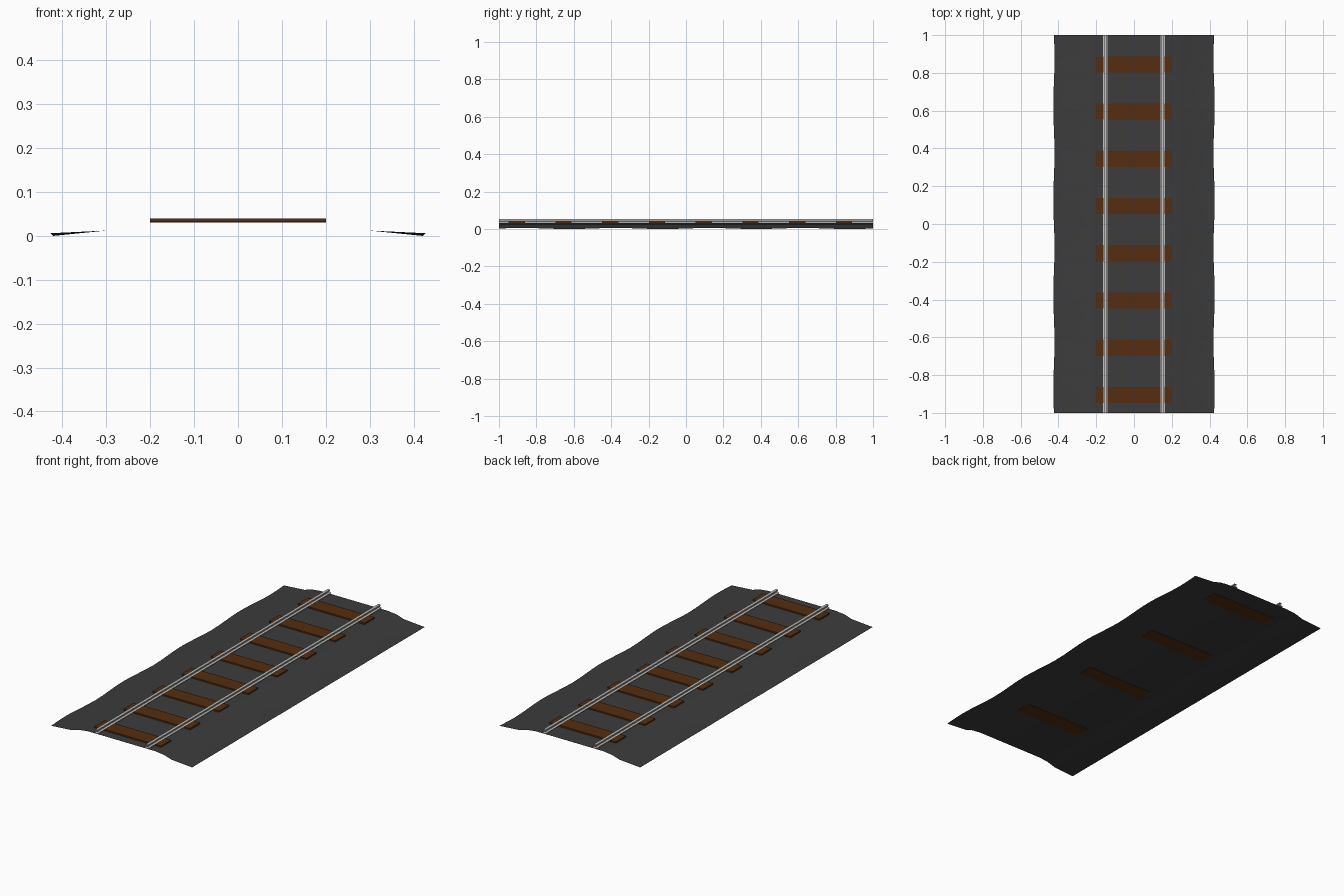
import bpy, bmesh, math

cube = bpy.data.objects.get("Cube")
if cube:
    bpy.data.objects.remove(cube, do_unlink=True)


def material(name, color):
    m = bpy.data.materials.new(name)
    m.use_nodes = True
    m.diffuse_color = (*color, 1)
    m.node_tree.nodes["Principled BSDF"].inputs["Base Color"].default_value = (*color, 1)
    return m


GRAVEL = material("dark gravel", (0.045, 0.045, 0.045))
WOOD = material("brown wood", (0.09, 0.027, 0.005))
STEEL = material("light steel", (0.55, 0.55, 0.54))


def finish(name, bm, mat):
    mesh = bpy.data.meshes.new(name)
    bm.to_mesh(mesh)
    bm.free()
    mesh.materials.append(mat)
    obj = bpy.data.objects.new(name, mesh)
    bpy.context.collection.objects.link(obj)
    return obj


def loft(bm, rows, closed=False):
    """Skin a list of point rows, leaving the ends open."""
    grid = [[bm.verts.new(p) for p in row] for row in rows]
    count = len(rows[0])
    for a, b in zip(grid, grid[1:]):
        for i in range(count if closed else count - 1):
            j = (i + 1) % count
            bm.faces.new((a[i], a[j], b[j], b[i]))


# Gravel bed: thin open sheet with gently uneven outer edges
half = [(0.424, 0.003), (0.3, 0.012), (0.255, 0.026), (0.2, 0.032)]
profile = [(-x, z) for x, z in half] + [(x, z) for x, z in reversed(half)]
rows = []
for k in range(33):
    y = -1 + k / 16
    wave = math.sin(4 * math.pi * y)
    row = []
    for x, z in profile:
        edge = abs(x) > 0.4
        row.append((x * (1 + 0.008 * wave * edge), y, z + 0.003 * wave * edge))
    rows.append(row)
bm = bmesh.new()
loft(bm, rows)
bed = finish("gravel_bed", bm, GRAVEL)
bpy.context.view_layer.objects.active = bed
bed.select_set(True)
bpy.ops.object.shade_smooth_by_angle(angle=math.radians(30))
bed.select_set(False)

# Wooden sleepers: every other one sits slightly deeper in the bed
for i in range(8):
    bottom = 0.0322 if i % 2 == 0 else 0.03
    top = 0.0395
    bm = bmesh.new()
    bmesh.ops.create_cube(bm, size=1)
    bmesh.ops.scale(bm, verts=bm.verts, vec=(0.4, 0.086, top - bottom))
    bmesh.ops.translate(bm, verts=bm.verts,
                        vec=(0, -0.905 + 0.25 * i, (top + bottom) / 2))
    finish(f"sleeper_{i + 1}", bm, WOOD)

# Steel rails: open-ended section with foot, web and head
right_side = [(0.012, 0.036), (0.012, 0.039), (0.003, 0.042),
              (0.003, 0.048), (0.007, 0.049), (0.007, 0.055)]
section = right_side + [(-x, z) for x, z in reversed(right_side)]
for name, cx in (("left_rail", 0.152), ("right_rail", -0.152)):
    bm = bmesh.new()
    loft(bm, [[(cx + x, y, z) for x, z in section] for y in (1, -1)], closed=True)
    bmesh.ops.recalc_face_normals(bm, faces=bm.faces)
    finish(name, bm, STEEL)
